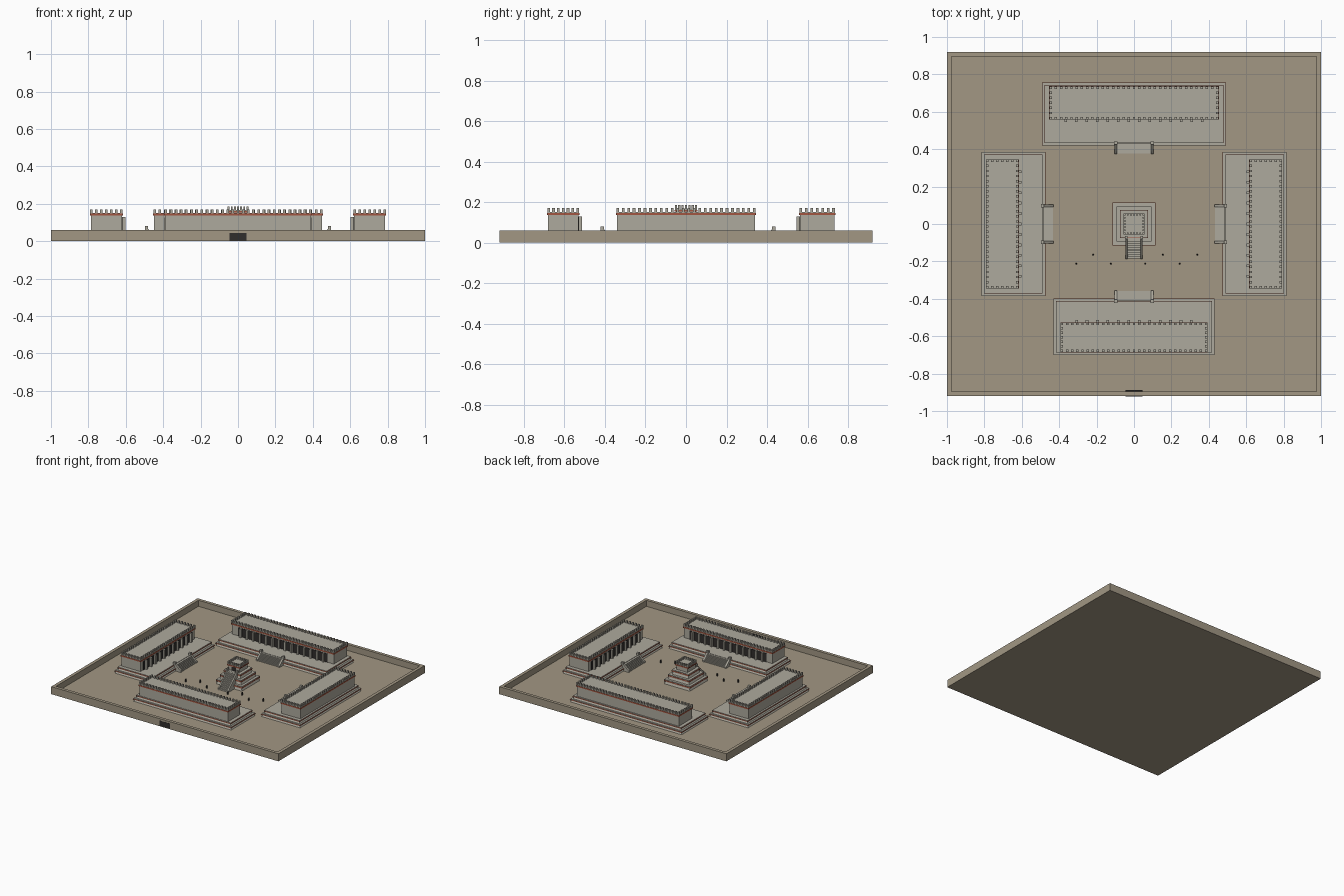
import bpy, bmesh
from math import pi
from mathutils import Matrix, Vector

if "Cube" in bpy.data.objects:
    bpy.data.objects.remove(bpy.data.objects["Cube"])


def material(name, rgb):
    m = bpy.data.materials.new(name)
    m.diffuse_color = (*rgb, 1)
    m.use_nodes = True
    m.node_tree.nodes["Principled BSDF"].inputs["Base Color"].default_value = m.diffuse_color
    return m


EARTH = material("earth", (0.36, 0.31, 0.23))
STONE = material("stone", (0.42, 0.40, 0.34))
RED = material("red_band", (0.36, 0.09, 0.05))
DARK = material("shadow", (0.03, 0.027, 0.025))
FLOOR, DECK, ROOF = 0.012, 0.06, 0.152


def box(x0, x1, y0, y1, z0, z1, taper=0.0):
    """Box corners; taper insets the top on all sides."""
    t = taper
    return [(x0, y0, z0), (x1, y0, z0), (x1, y1, z0), (x0, y1, z0),
            (x0 + t, y0 + t, z1), (x1 - t, y0 + t, z1),
            (x1 - t, y1 - t, z1), (x0 + t, y1 - t, z1)]


def wedge(x0, x1, profile):
    """Four-point y-z profile extruded along x."""
    return [(x, y, z) for x in (x0, x1) for y, z in profile]


def make(name, solids, mat, rot=0.0):
    bm = bmesh.new()
    turn = Matrix.Rotation(rot, 3, 'Z')
    for s in solids:
        v = [bm.verts.new(turn @ Vector(p)) for p in s]
        for f in ((3, 2, 1, 0), (4, 5, 6, 7), (0, 1, 5, 4),
                  (1, 2, 6, 5), (2, 3, 7, 6), (3, 0, 4, 7)):
            bm.faces.new([v[i] for i in f])
    bmesh.ops.recalc_face_normals(bm, faces=bm.faces)
    me = bpy.data.meshes.new(name)
    bm.to_mesh(me)
    bm.free()
    me.materials.append(mat)
    ob = bpy.data.objects.new(name, me)
    bpy.context.collection.objects.link(ob)
    return ob


def tiers(name, x, y0, y1, z0, z1, count, inset, rot=0.0):
    """Stepped platform: sloping foot, upright panel and a red stripe per tier."""
    stone, red = [], []
    h = (z1 - z0) / count
    for i in range(count):
        d, z = i * inset, z0 + i * h
        a = (-x + d, x - d, y0 + d, y1 - d)
        stone.append(box(*a, z, z + h * 0.5, 0.007))
        stone.append(box(*a, z + h * 0.5, z + h))
        e = 0.0015
        red.append(box(a[0] - e, a[1] + e, a[2] - e, a[3] + e,
                       z + h * 0.62, z + h * 0.85))
    make(name + "_platform", stone, STONE, rot)
    make(name + "_platform_bands", red, RED, rot)


def merlons(name, x, y0, y1, z, h, pitch, size, rot=0.0):
    """Small blocks around the roof edge."""
    out, s = [], size / 2
    nx, ny = round(2 * x / pitch), round((y1 - y0) / pitch)
    pts = [(-x + s + (2 * x - size) * i / nx, y) for i in range(nx + 1)
           for y in (y0 + s, y1 - s)]
    pts += [(sx * (x - s), y0 + s + (y1 - y0 - size) * j / ny)
            for j in range(1, ny) for sx in (-1, 1)]
    for px, py in pts:
        out.append(box(px - s, px + s, py - s, py + s, z, z + h))
    make(name + "_merlons", out, STONE, rot)


def stairs(name, half, rail, y0, y1, z0, z1, count, rot=0.0):
    """Flight rising towards +y, with sloping side rails and cap blocks."""
    run, rise = (y1 - y0) / count, (z1 - z0) / count
    make(name + "_steps", [box(-half, half, y0 + i * run, y1 + 0.01,
                               z0 + i * rise, z0 + (i + 1) * rise)
                           for i in range(count)], STONE, rot)
    rails = []
    for s in (-1, 1):
        a, b = sorted((s * half, s * (half + rail)))
        rails.append(wedge(a, b, [(y0 - 0.003, z0), (y1 + 0.01, z0),
                                  (y1 + 0.01, z1 + 0.01), (y0 - 0.003, z0 + 0.01)]))
        rails.append(box(a - 0.002, b + 0.002, y1 + 0.004, y1 + 0.022,
                         z1 - 0.01, z1 + 0.02))
    make(name + "_rails", rails, STONE, rot)


def hall(name, rot, px, p0, p1, bx, b0, b1, cols, span):
    """Long colonnaded hall on a platform, its front facing the plaza."""
    tiers(name, px, p0, p1, FLOOR, DECK, 2, 0.014, rot)
    stairs(name, 0.09, 0.014, p0 - 0.042, p0, FLOOR, DECK, 7, rot)
    make(name + "_body", [box(-bx + .003, bx - .003, b0 + .003, b1 - .003, DECK, 0.138),
                          box(-bx, bx, b0, b1, 0.145, ROOF)], STONE, rot)
    e = 0.002
    make(name + "_cornice_band", [box(-bx - e, bx + e, b0 - e, b1 + e, 0.137, 0.147)],
         RED, rot)
    make(name + "_doorways", [box(-span - .03, span + .03, b0, b0 + .01, DECK, 0.128)],
         DARK, rot)
    xs = [-span + 2 * span * i / (cols - 1) for i in range(cols)]
    make(name + "_pillars", [box(x - .007, x + .007, b0 - .015, b0 + .005, DECK, 0.13)
                             for x in xs], STONE, rot)
    merlons(name, bx, b0, b1, ROOF, 0.018, 0.028, 0.013, rot)


# Plaza floor, enclosing wall and gateway
make("plaza_floor", [box(-1, 1, -0.92, 0.92, 0, FLOOR)], EARTH)
w = 0.025
make("enclosure_wall", [box(-1, 1, -0.92, -0.92 + w, 0, 0.06),
                        box(-1, 1, 0.92 - w, 0.92, 0, 0.06),
                        box(-1, -1 + w, -0.92 + w, 0.92 - w, 0, 0.06),
                        box(1 - w, 1, -0.92 + w, 0.92 - w, 0, 0.06)], EARTH)
make("gateway", [box(-0.045, 0.045, -0.921, -0.888, 0.004, 0.045)], DARK)

# Four halls around the plaza
hall("north_hall", 0, 0.49, 0.42, 0.755, 0.452, 0.56, 0.735, 14, 0.364)
hall("south_hall", pi, 0.43, 0.40, 0.70, 0.392, 0.528, 0.685, 12, 0.307)
for label, r in (("east_hall", -pi / 2), ("west_hall", pi / 2)):
    hall(label, r, 0.384, 0.476, 0.815, 0.344, 0.617, 0.79, 11, 0.28)

# Central stepped shrine
tiers("shrine", 0.113, -0.113, 0.113, FLOOR, 0.12, 3, 0.02)
stairs("shrine", 0.036, 0.01, -0.185, -0.085, FLOOR, 0.12, 10)
make("shrine_body", [box(-.05, .05, -.05, .05, 0.12, 0.155),
                     box(-.055, .055, -.055, .055, 0.16, 0.167)], STONE)
make("shrine_band", [box(-.057, .057, -.057, .057, 0.153, 0.162)], RED)
make("shrine_door", [box(-.018, .018, -.053, -.045, 0.12, 0.148)], DARK)
merlons("shrine", 0.055, -0.055, 0.055, 0.167, 0.018, 0.02, 0.01)

# Standing figures in two staggered rows
make("figures", [box(x - .004, x + .004, y - .004, y + .004, FLOOR, FLOOR + .024, .001)
                 for x, y in [(-0.31 + 0.0925 * i, -0.165 if i % 2 else -0.213)
                              for i in range(8)]], DARK)
